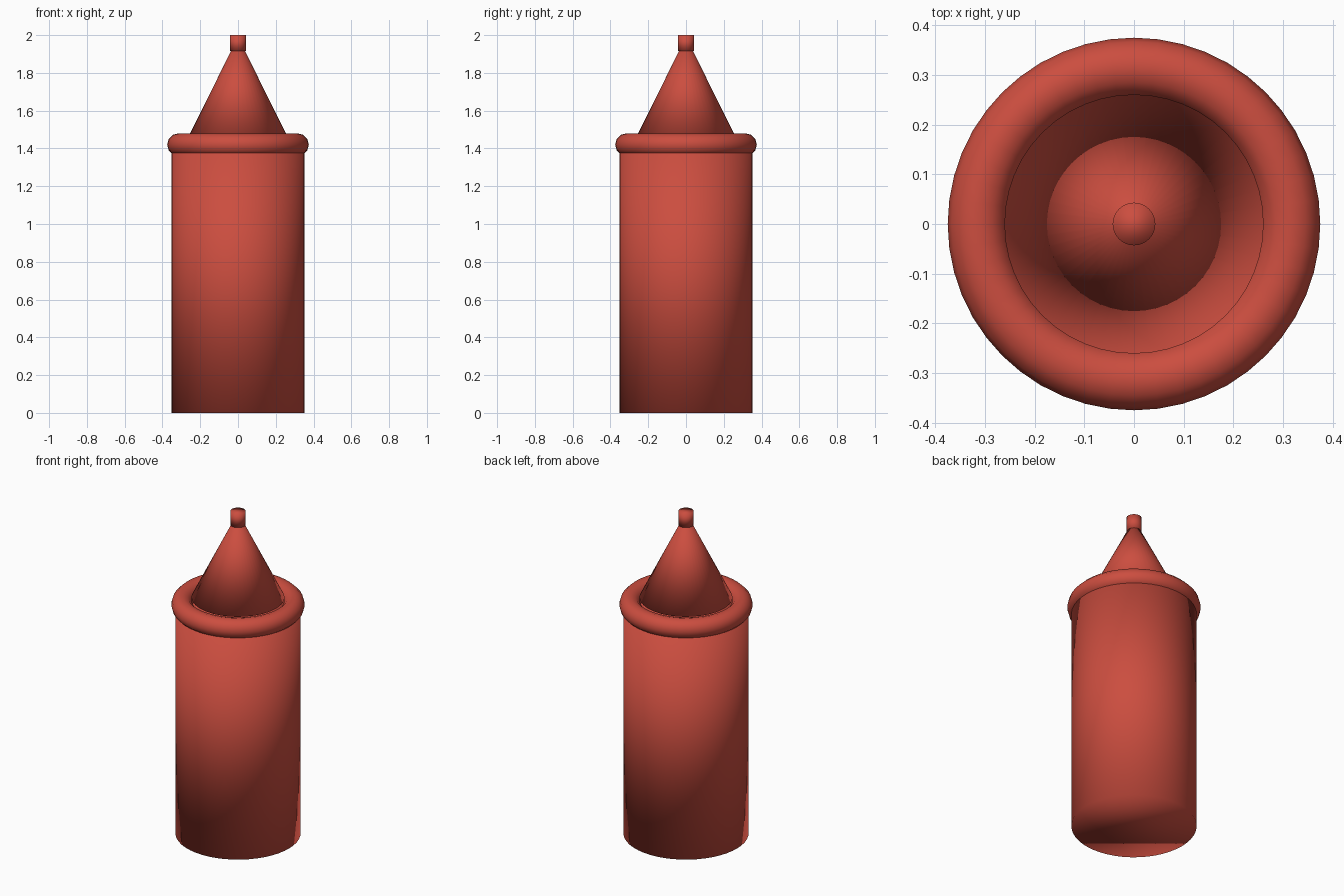
import bpy

if "Cube" in bpy.data.objects:
    bpy.data.objects.remove(bpy.data.objects["Cube"])

red = bpy.data.materials.new("red_plastic")
red.diffuse_color = (0.6, 0.075, 0.05, 1)
red.use_nodes = True
red.node_tree.nodes["Principled BSDF"].inputs["Base Color"].default_value = red.diffuse_color


def finish(name):
    obj = bpy.context.object
    obj.name = name
    obj.data.materials.append(red)
    bpy.ops.object.shade_smooth()
    return obj


def frustum(name, r1, r2, z1, z2, sides=48):
    bpy.ops.mesh.primitive_cone_add(vertices=sides, radius1=r1, radius2=r2,
                                    depth=z2 - z1, location=(0, 0, (z1 + z2) / 2))
    return finish(name)


# Squeeze bottle body
frustum("bottle_body", 0.352, 0.352, 0, 1.42)

# Rounded cap collar
bpy.ops.mesh.primitive_torus_add(major_radius=0.315, minor_radius=0.06,
                                 major_segments=48, minor_segments=12,
                                 location=(0, 0, 1.42))
finish("cap_collar")

# Conical nozzle and its small tip
frustum("nozzle_cone", 0.261, 0.035, 1.464, 1.92)
frustum("nozzle_tip", 0.043, 0.043, 1.915, 2.0, 32)
